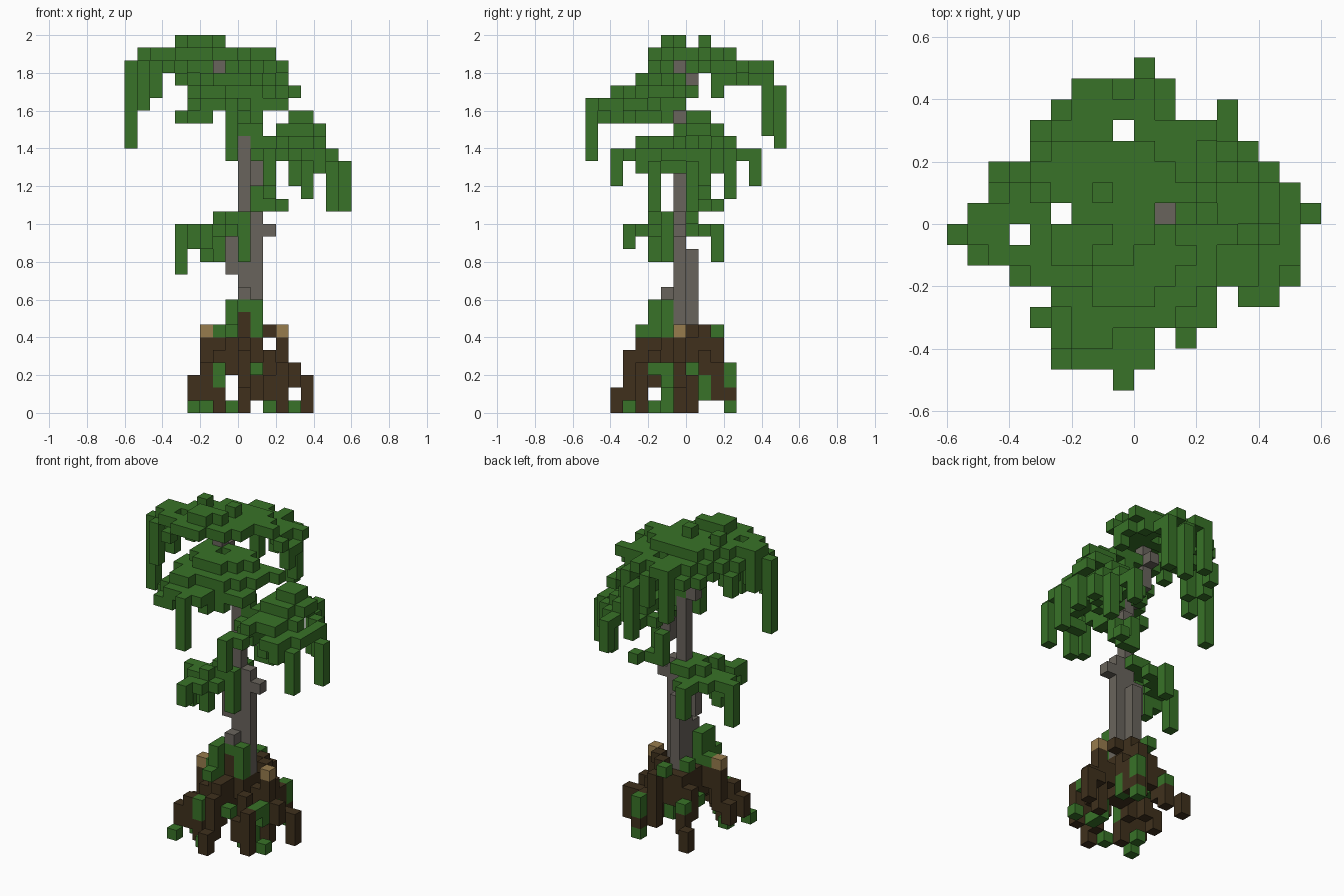
import bpy
import bmesh
from mathutils import Vector

UNIT = 1 / 15          # edge length of one block
taken = set()          # blocks already used by an earlier part

if "Cube" in bpy.data.objects:
    bpy.data.objects.remove(bpy.data.objects["Cube"], do_unlink=True)


def make_material(name, rgb):
    mat = bpy.data.materials.new(name)
    mat.use_nodes = True
    color = (*rgb, 1)
    mat.diffuse_color = color
    mat.node_tree.nodes["Principled BSDF"].inputs["Base Color"].default_value = color
    return mat


leaf_green = make_material("leaf green", (0.04, 0.17, 0.021))
bark_grey = make_material("bark grey", (0.141, 0.127, 0.107))
root_brown = make_material("root brown", (0.05, 0.03, 0.012))
bud_tan = make_material("bud tan", (0.31, 0.2, 0.075))


def columns(*items):
    """Blocks of upright columns given as x, y, bottom, top."""
    return {(x, y, z) for x, y, low, high in items for z in range(low, high + 1)}


def canopy(left, back, top, plan):
    """Blocks of a roof plan: letter a is the top layer, b the next one down."""
    return {(left + c, back - r, top - (ord(mark) - ord("a")))
            for r, row in enumerate(plan.split())
            for c, mark in enumerate(row) if mark != "."}


def build(name, cells, mat):
    """Outer skin of a set of blocks as one mesh."""
    cells = cells - taken
    taken.update(cells)
    bm = bmesh.new()
    for cell in sorted(cells):
        center = Vector(cell) + Vector((0.5, 0.5, 0.5))
        for axis in range(3):
            for sign in (-1, 1):
                n = Vector((0, 0, 0))
                n[axis] = sign
                if tuple(int(v) for v in Vector(cell) + n) in cells:
                    continue
                u = Vector((0, 0, 0))
                u[(axis + 1) % 3] = 1
                v = n.cross(u)
                corners = (-u - v, u - v, u + v, v - u)
                bm.faces.new([bm.verts.new((center + (n + c) / 2) * UNIT)
                              for c in corners])
    bmesh.ops.remove_doubles(bm, verts=bm.verts, dist=UNIT / 100)
    mesh = bpy.data.meshes.new(name)
    bm.to_mesh(mesh)
    bm.free()
    mesh.materials.append(mat)
    obj = bpy.data.objects.new(name, mesh)
    bpy.context.scene.collection.objects.link(obj)


# Trunk: thick foot, thin upper stem, bent tip and short stubs
build("trunk", columns(
    (0, -1, 6, 21), (1, -1, 6, 15), (0, 0, 6, 12), (1, 0, 18, 19),
    (-1, -1, 11, 13), (2, -1, 14, 14), (0, -2, 9, 9),
    (-1, -1, 22, 23), (-2, -1, 24, 27), (-2, 0, 26, 26),
), bark_grey)

# Buds on the root shoulders
build("buds", columns((3, -1, 6, 6), (-3, -2, 6, 6)), bud_tan)

# Moss blocks sitting on and between the roots
build("moss", columns(
    (-1, -2, 6, 8), (0, -2, 8, 8), (1, -2, 6, 8), (-1, -3, 6, 8),
    (-2, -2, 6, 6), (-1, 0, 6, 6), (-1, -4, 6, 6), (0, 2, 6, 6),
    (-4, -5, 0, 0), (-3, -3, 0, 0), (-1, -5, 0, 0), (2, -3, 0, 0),
    (4, -3, 0, 0), (-2, -4, 2, 3), (1, -4, 3, 3), (3, -3, 3, 3),
    (2, 3, 0, 0), (2, 3, 2, 3), (2, 1, 1, 2), (-2, 2, 3, 3),
    (2, -2, 0, 1), (3, -2, 2, 3), (-2, 0, 3, 3),
), leaf_green)

# Roots: hollow crown with stepped legs spreading out
build("root_crown", columns(
    (0, -2, 3, 7), (1, -2, 4, 5), (0, -1, 4, 5), (1, -1, 4, 5),
    (0, 0, 4, 5), (1, 0, 4, 5), (-1, -1, 3, 5), (-1, -2, 3, 5),
    (-1, 0, 4, 5), (1, 1, 4, 6), (0, 1, 3, 5), (2, 0, 6, 6),
), root_brown)
build("side_roots", columns(
    (2, -1, 3, 4), (3, -1, 2, 5), (4, -1, 2, 3), (4, 0, 2, 2), (5, 0, 0, 2),
    (3, -1, 0, 1), (-2, -2, 4, 5), (-3, -2, 2, 5), (-4, -2, 1, 2),
), root_brown)
build("front_and_back_roots", columns(
    (0, -3, 3, 5), (0, -4, 2, 5), (0, -5, 1, 4), (0, -6, 0, 1),
    (1, 2, 1, 5),
), root_brown)
build("diagonal_roots", columns(
    (-1, -3, 3, 5), (-2, -3, 2, 4), (-2, -4, 0, 1), (-3, -4, 1, 3), (-4, -4, 1, 2),
    (2, -3, 2, 4), (3, -4, 0, 3), (2, -4, 1, 2),
    (-1, 1, 3, 5), (-2, 1, 2, 4), (-2, 2, 1, 2), (-3, 3, 0, 1),
    (2, 1, 3, 4), (2, 2, 1, 3), (2, 3, 1, 1),
), root_brown)

# Top crown, leaning back and to one side
build("top_crown", canopy(-9, 7, 29, """
    .........e...
    ......ccdcd..
    .....dccccd..
    ....dccc.cccc
    ....cbbbbbccd
    ..dcbbbbbbbcd
    ..cbabbabbbbc
    .bbbb.bbbb...
    cbb.baaabb...
    .cbbbaabb....
    ...cbbb......
    """), leaf_green)
build("top_crown_strands", columns(
    (-9, -1, 21, 26), (-8, -2, 24, 26), (-8, 0, 25, 27), (-7, 2, 25, 26),
    (-7, -1, 25, 27), (0, 7, 21, 25), (1, 6, 22, 25), (-3, 6, 23, 26),
    (-1, 6, 24, 26), (-5, 4, 26, 26), (3, 2, 25, 25), (0, 6, 25, 25),
    (-5, 2, 26, 26), (2, 4, 26, 26),
), leaf_green)

# Middle crown, reaching forward
build("middle_crown", canopy(-5, -1, 26, """
    ..abaaabbb
    ..aabaaab.
    .baaaaabb.
    .bbaaabbc.
    dcbbbbbcc.
    .cbbcc....
    .dcccc....
    ....c.....
    """), leaf_green)
build("middle_crown_strands", columns(
    (-1, -8, 20, 23), (-4, -6, 23, 23), (-3, -4, 23, 24), (-3, -3, 23, 24),
    (0, -6, 23, 23), (1, -5, 23, 24), (0, -2, 23, 25), (-3, -7, 23, 23),
    (0, -1, 22, 22), (1, -1, 22, 22), (0, -1, 24, 25), (2, -3, 24, 24),
), leaf_green)

# Side crown, lower on the other side
build("side_crown", canopy(1, 5, 23, """
    ...d....
    ...d....
    .dccd...
    dcbbcd..
    .cbaabd.
    .cbaabde
    ccbbbcd.
    .dcccdd.
    .dcccde.
    ..c.dd..
    .dd.....
    .d......
    """), leaf_green)
build("side_crown_strands", columns(
    (8, 0, 16, 18), (7, -3, 16, 18), (7, 1, 18, 19), (2, -6, 18, 19),
    (4, 5, 18, 19), (5, 3, 17, 19), (6, -4, 19, 19), (6, 2, 19, 19),
    (3, -1, 20, 21), (4, 0, 20, 22), (2, -1, 19, 20),
    (2, -2, 19, 19), (1, -2, 20, 20), (3, 1, 20, 21),
), leaf_green)

# Small tuft beside the stem
build("stem_tuft", columns(
    (1, 1, 16, 18), (2, 1, 16, 16), (3, 2, 16, 16), (2, 0, 17, 18), (0, 0, 15, 15),
), leaf_green)

# Low branch of leaves with its hanging strands
build("low_branch", canopy(-5, 2, 15, """
    ...b..
    ...bb.
    ..bba.
    bbbaa.
    .bbbaa
    ...ab.
    ..bb..
    ..b...
    """), leaf_green)
build("low_branch_strands", columns(
    (-5, -1, 11, 13), (-2, 2, 12, 13), (0, -2, 12, 14), (-2, -3, 12, 14),
    (-3, -5, 13, 13), (-4, -2, 13, 13), (-3, -2, 12, 13),
), leaf_green)
